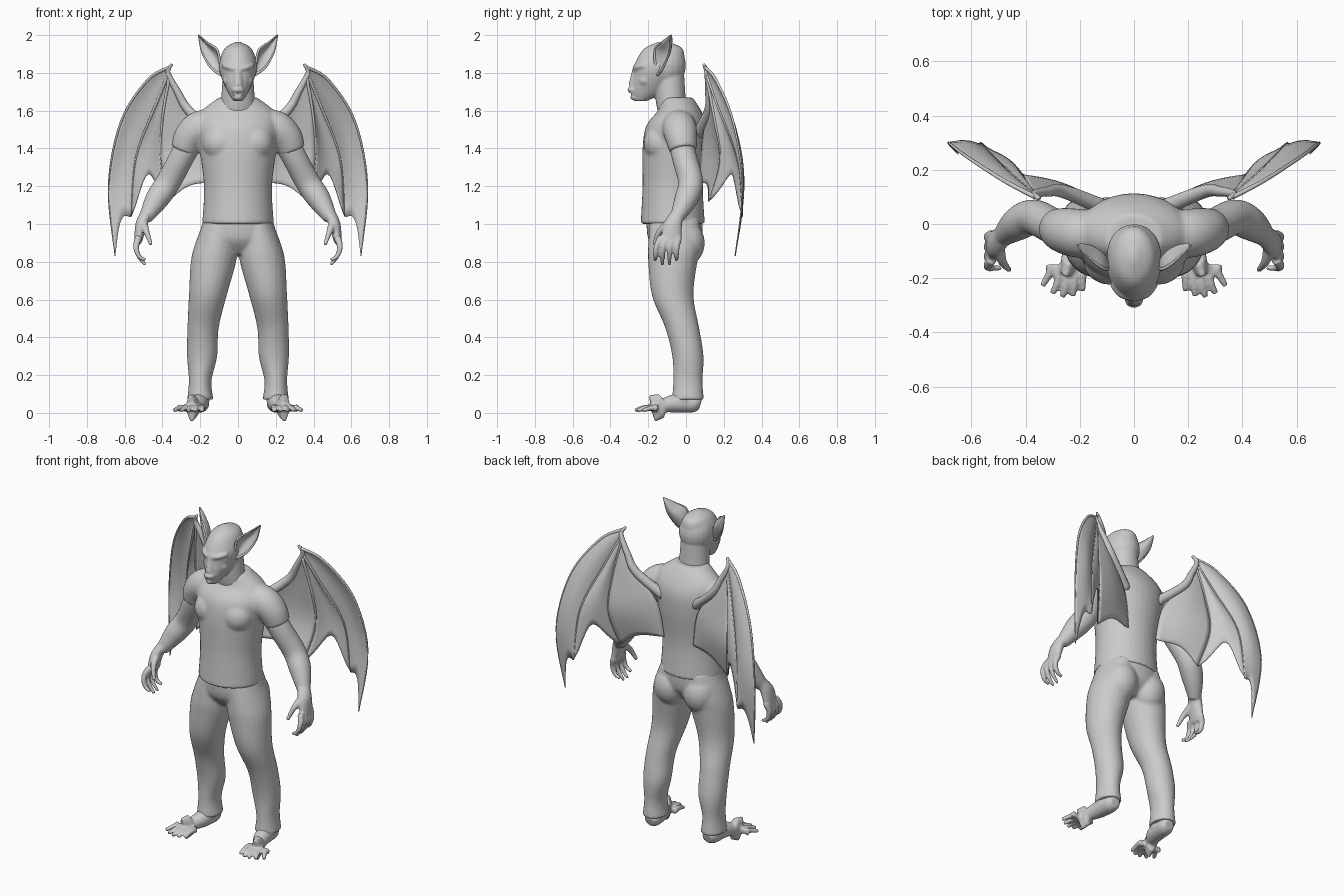
import bpy, bmesh, math
from mathutils import Vector, Matrix

default_cube = bpy.data.objects.get("Cube")
if default_cube:
    bpy.data.objects.remove(default_cube, do_unlink=True)

colour = (.6, .6, .6, 1)
grey = bpy.data.materials.new("plain grey")
grey.use_nodes = True
grey.diffuse_color = colour
grey.node_tree.nodes["Principled BSDF"].inputs["Base Color"].default_value = colour


def spline(points, t):
    """Sample a smooth curve through points of any dimension, with t from start to end."""
    last = len(points) - 1
    index = min(int(t * last), last - 1)
    u = t * last - index
    before, start, end, after = (points[max(0, min(last, index + k))] for k in (-1, 0, 1, 2))
    sample = []
    for p, q, r, s in zip(before, start, end, after):
        slope_in, slope_out = (r - p) / 2, (s - q) / 2
        ease = u * u * (3 - 2 * u)
        sample.append(q + (r - q) * ease + u * (1 - u) * ((1 - u) * slope_in - u * slope_out))
    return sample


def loft(bm, points, level=False, sides=24, steps=6):
    """Closed tube through (x, y, z, radius) or (x, y, z, first, second radius); level keeps rings horizontal."""
    count = (len(points) - 1) * steps
    samples = [spline(points, i / count) for i in range(count + 1)]
    centres = [Vector(sample[:3]) for sample in samples]
    rings = []
    for i, centre in enumerate(centres):
        direction = centres[min(i + 1, count)] - centres[max(i - 1, 0)]
        turn = Matrix.Identity(3) if level else direction.to_track_quat('Z', 'Y').to_matrix()
        width, depth = samples[i][3], samples[i][-1]
        angles = [math.tau * k / sides for k in range(sides)]
        rings.append([bm.verts.new(centre + turn @ Vector((width * math.cos(a), depth * math.sin(a), 0)))
                      for a in angles])
    for lower, upper in zip(rings, rings[1:]):
        for k in range(sides):
            bm.faces.new((lower[k - 1], lower[k], upper[k], upper[k - 1]))
    bm.faces.new(rings[0])
    bm.faces.new(rings[-1])


def column(bm, sections):
    """Upright loft on the centre line through (z, y, width, depth)."""
    loft(bm, [(0, y, z, width, depth) for z, y, width, depth in sections], level=True, sides=36)


def taper(bm, points, start, end):
    """Round tube that narrows evenly from start to end."""
    last = len(points) - 1
    loft(bm, [(*point, start + (end - start) * i / last) for i, point in enumerate(points)], sides=12)


def ball(bm, centre, *radii):
    matrix = Matrix.Translation(centre) @ Matrix.Diagonal((*radii, 1))
    bmesh.ops.create_uvsphere(bm, u_segments=20, v_segments=12, radius=1, matrix=matrix)


def both_sides(bm):
    """Copy everything built so far to the right."""
    copies = bmesh.ops.duplicate(bm, geom=bm.verts[:] + bm.edges[:] + bm.faces[:])["geom"]
    verts = [item for item in copies if isinstance(item, bmesh.types.BMVert)]
    bmesh.ops.scale(bm, vec=(-1, 1, 1), verts=verts)


def sheet(bm, first, second, bulge, scallop, rows=18, columns=10):
    """Skin between two ribs, pushed along bulge and cut back at the free end."""
    grid = []
    for i in range(rows + 1):
        row = []
        for j in range(columns + 1):
            across = j / columns
            bow = math.sin(math.pi * across)
            t = i / rows * (1 - scallop * bow)
            point = Vector(spline(first, t)).lerp(Vector(spline(second, t)), across)
            row.append(bm.verts.new(point + Vector(bulge) * bow * math.sin(math.pi * t)))
        grid.append(row)
    for row, following in zip(grid, grid[1:]):
        for j in range(columns):
            bm.faces.new((row[j], row[j + 1], following[j + 1], following[j]))


def finish(name, bm, side=1, blend=0, thickness=0, passes=3):
    """Make a smooth object, as built (side 1) or mirrored (side -1)."""
    bmesh.ops.scale(bm, vec=(side, 1, 1), verts=bm.verts)
    bmesh.ops.recalc_face_normals(bm, faces=bm.faces)
    for face in bm.faces:
        face.smooth = True
    mesh = bpy.data.meshes.new(name)
    bm.to_mesh(mesh)
    bm.free()
    mesh.materials.append(grey)
    part = bpy.data.objects.new(name, mesh)
    bpy.context.collection.objects.link(part)
    if thickness:
        solidify = part.modifiers.new("thickness", 'SOLIDIFY')
        solidify.thickness, solidify.offset = thickness, 0
    if blend:
        remesh = part.modifiers.new("blend", 'REMESH')
        remesh.mode, remesh.voxel_size, remesh.use_smooth_shade = 'VOXEL', blend, True
        soften = part.modifiers.new("soften", 'SMOOTH')
        soften.factor, soften.iterations = .5, passes


# Head: brows, cheeks, eyes and fangs on both sides, then skull, neck and muzzle
bm = bmesh.new()
taper(bm, [(.01, -.27, 1.82), (.05, -.258, 1.83), (.08, -.22, 1.84)], .015, .012)
taper(bm, [(.02, -.28, 1.7), (.02, -.29, 1.68)], .009, .005)
ball(bm, (.05, -.22, 1.76), .03, .03, .03)
ball(bm, (.045, -.247, 1.8), .015, .01, .01)
both_sides(bm)
column(bm, [(1.65, -.24, .025, .03), (1.7, -.2, .055, .09), (1.78, -.16, .09, .12),
            (1.85, -.14, .1, .13), (1.93, -.12, .07, .1), (1.965, -.12, .01, .02)])
ball(bm, (0, -.11, 1.84), .1, .11, .12)
column(bm, [(1.56, -.06, .1, .08), (1.65, -.08, .09, .08), (1.8, -.09, .08, .08)])
taper(bm, [(0, -.26, 1.84), (0, -.28, 1.73)], .018, .026)
ball(bm, (0, -.28, 1.71), .035, .03, .02)
ball(bm, (0, -.27, 1.67), .026, .025, .016)
finish("head", bm, blend=.007)

# Shirt: short sleeves and chest on both sides, then the torso
bm = bmesh.new()
loft(bm, [(.12, -.04, 1.53, .08), (.2, -.035, 1.51, .09), (.255, -.025, 1.46, .085), (.285, -.015, 1.39, .073)])
ball(bm, (.09, -.13, 1.43), .1, .095, .1)
both_sides(bm)
column(bm, [(1, -.07, .19, .17), (1.2, -.07, .18, .16), (1.4, -.06, .205, .17),
            (1.52, -.05, .22, .16), (1.6, -.035, .19, .115), (1.67, -.05, .1, .085)])
finish("shirt", bm, blend=.009, passes=5)

# Trousers: legs and seat on both sides, then the hips
bm = bmesh.new()
loft(bm, [(.095, -.06, 1.03, .08, .13), (.115, -.06, .9, .11, .14), (.13, -.07, .8, .12, .13),
          (.16, -.07, .62, .1, .11), (.185, -.02, .45, .083, .09), (.19, .01, .3, .08, .083),
          (.2, .01, .17, .06, .078), (.2, .01, .07, .07, .085)], level=True)
ball(bm, (.1, 0, .9), .1, .1, .12)
both_sides(bm)
column(bm, [(1.04, -.06, .18, .15), (.92, -.06, .2, .14), (.84, -.06, .12, .08)])
finish("trousers", bm, blend=.009, passes=6)

for side, word in ((1, "left"), (-1, "right")):
    # Ear: cupped leaf between an inner and an outer rim
    tip = (.21, -.08, 2)
    inner = [tip, (.16, -.13, 1.96), (.11, -.165, 1.92), (.09, -.16, 1.82)]
    outer = [tip, (.19, -.09, 1.91), (.145, -.12, 1.83), (.09, -.15, 1.79)]
    bm = bmesh.new()
    sheet(bm, inner, outer, bulge=(-.02, .03, 0), scallop=0)
    finish(word + "_ear", bm, side, thickness=.009)
    bm = bmesh.new()
    taper(bm, inner, .003, .008)
    taper(bm, outer, .003, .008)
    finish(word + "_ear_rim", bm, side)

    # Arm: upper arm, elbow and forearm, then palm, fingers and thumb
    bm = bmesh.new()
    loft(bm, [(.23, -.03, 1.48, .07), (.295, -.01, 1.36, .066), (.37, .025, 1.22, .066),
              (.43, 0, 1.13, .062), (.49, -.05, 1.03, .036)])
    ball(bm, (.375, .055, 1.24), .035, .03, .04)
    loft(bm, [(.485, -.045, 1.06, .034, .038), (.51, -.07, 1, .033, .05), (.53, -.08, .9, .02, .055)], level=True)
    for i in range(4):
        y = -.13 + .03 * i
        end = .78 + .013 * abs(i - 1.5) ** 2
        taper(bm, [(.525, y, .93), (.54, 1.2 * y, .88), (.525, 1.25 * y, .83), (.49, 1.25 * y, end)], .02, .009)
    taper(bm, [(.5, -.09, 1), (.485, -.14, .96), (.46, -.17, .89)], .024, .01)
    finish(word + "_arm", bm, side, blend=.007)

    # Foot with a fan of five toes
    bm = bmesh.new()
    loft(bm, [(.2, .075, .042, .03), (.2, .04, .05, .048), (.21, -.06, .05, .048, .055),
              (.235, -.13, .036, .034, .065), (.25, -.18, .024, .022, .074)])
    taper(bm, [(.2, .01, .14), (.205, -.02, .06)], .055, .055)
    for i in range(5):
        x = .19 + .03 * i
        y = -.27 + .008 * (i - 1.7) ** 2
        taper(bm, [(x, -.15, .025), (x, y + .05, .027), (x + .007 * i, y, .013)], .02, .011)
    finish(word + "_foot", bm, side, blend=.007)

    # Wing: arm bone, three finger bones, a line on the back and the skin between them
    limb = [(.11, .06, 1.47), (.26, .12, 1.6), (.32, .12, 1.7), (.37, .11, 1.8), (.35, .095, 1.845)]
    ribs = [[(.365, .1, 1.83), (.48, .16, 1.76), (.62, .25, 1.54), (.685, .3, 1.2), (.65, .26, .83)],
            [(.37, .11, 1.79), (.44, .17, 1.62), (.54, .27, 1.35), (.565, .3, 1.04)],
            [(.365, .11, 1.77), (.4, .15, 1.56), (.41, .18, 1.34), (.37, .12, 1.12)],
            [(.27, .12, 1.6), (.14, .085, 1.43), (.1, .07, 1.22)]]
    bm = bmesh.new()
    for first, second, scallop in zip(ribs, ribs[1:], (.1, .24, .1)):
        sheet(bm, first, second, (-.006, .02, 0), scallop)
    finish(word + "_wing_skin", bm, side, thickness=.006)
    bm = bmesh.new()
    taper(bm, limb, .03, .008)
    for rib in ribs[:3]:
        taper(bm, rib, .009, .003)
    finish(word + "_wing_bones", bm, side)
